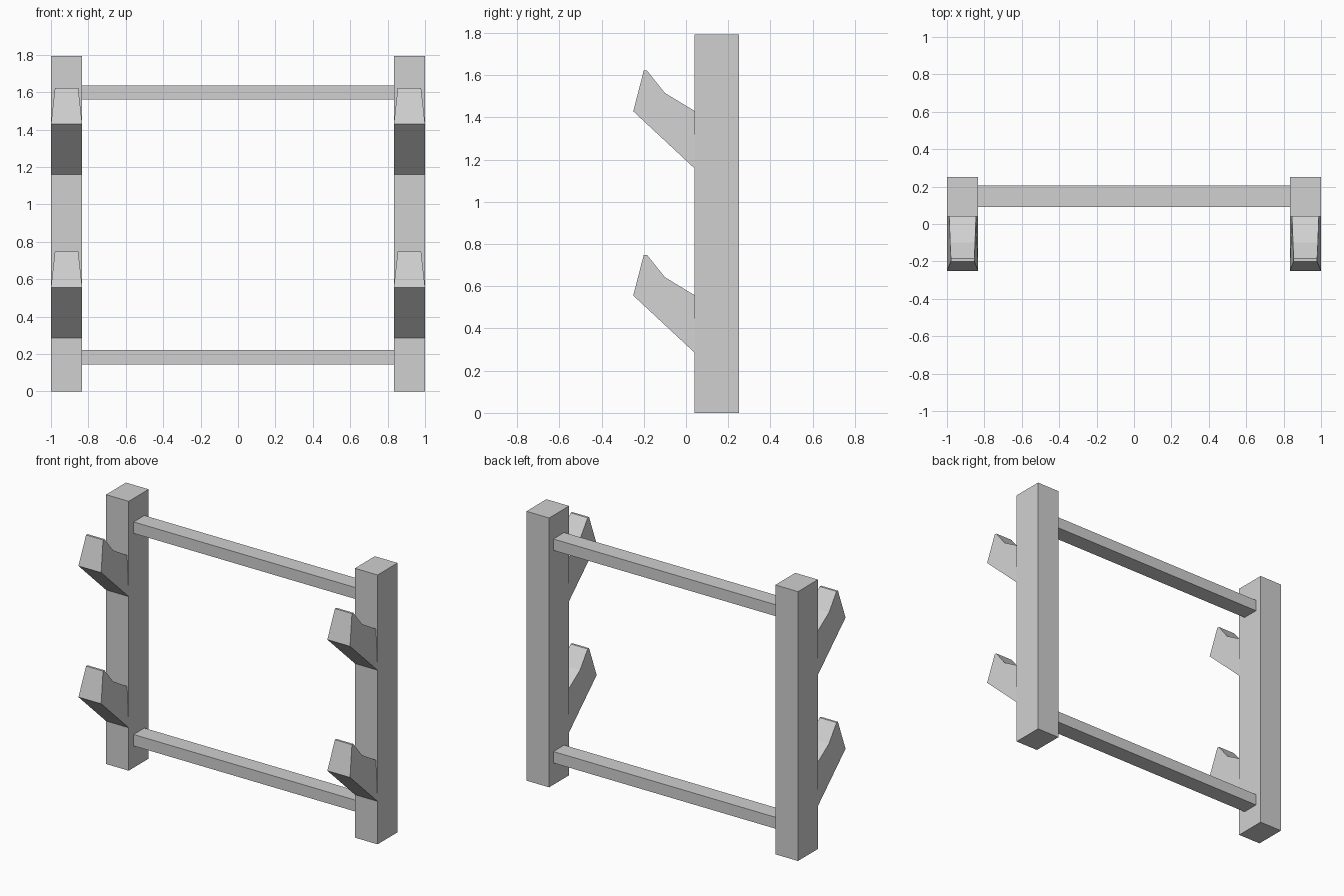
import bpy
import bmesh

cube = bpy.data.objects.get("Cube")
if cube:
    bpy.data.objects.remove(cube, do_unlink=True)

grey = bpy.data.materials.new("light grey")
grey.use_nodes = True
color = (0.63, 0.63, 0.63, 1)
grey.diffuse_color = color
grey.node_tree.nodes["Principled BSDF"].inputs["Base Color"].default_value = color


def add_object(name, bm):
    bmesh.ops.recalc_face_normals(bm, faces=bm.faces)
    mesh = bpy.data.meshes.new(name)
    bm.to_mesh(mesh)
    bm.free()
    mesh.materials.append(grey)
    obj = bpy.data.objects.new(name, mesh)
    bpy.context.collection.objects.link(obj)
    return obj


def box(name, low, high):
    bm = bmesh.new()
    bmesh.ops.create_cube(bm, size=1)
    for v in bm.verts:
        v.co = [(a + b) / 2 + c * (b - a) for a, b, c in zip(low, high, v.co)]
    return add_object(name, bm)


# Hook side profile: y, height above its base, inset of each side
HOOK = [(0.04, 0, 0), (-0.25, 0.27, 0), (-0.2, 0.463, 0.021),
        (-0.185, 0.463, 0.021), (-0.1, 0.357, 0.017), (0.04, 0.272, 0.012)]
INNER, OUTER = 0.833, 1.0


def hook(name, side, base):
    bm = bmesh.new()
    inner = [bm.verts.new((side * (INNER + i), y, base + z)) for y, z, i in HOOK]
    outer = [bm.verts.new((side * (OUTER - i), y, base + z)) for y, z, i in HOOK]
    bm.faces.new(inner)
    bm.faces.new(outer[::-1])
    for k in range(len(HOOK)):
        n = (k + 1) % len(HOOK)
        bm.faces.new((inner[k], outer[k], outer[n], inner[n]))
    return add_object(name, bm)


# Posts with two hooks each
for label, side in (("left", 1), ("right", -1)):
    x = sorted((side * INNER, side * OUTER))
    box(label + "_post", (x[0], 0.04, 0), (x[1], 0.25, 1.793))
    hook(label + "_lower_hook", side, 0.286)
    hook(label + "_upper_hook", side, 1.159)

# Cross rails between the posts
for label, z in (("lower", 0.145), ("upper", 1.56)):
    box(label + "_rail", (-INNER, 0.092, z), (INNER, 0.205, z + 0.076))
